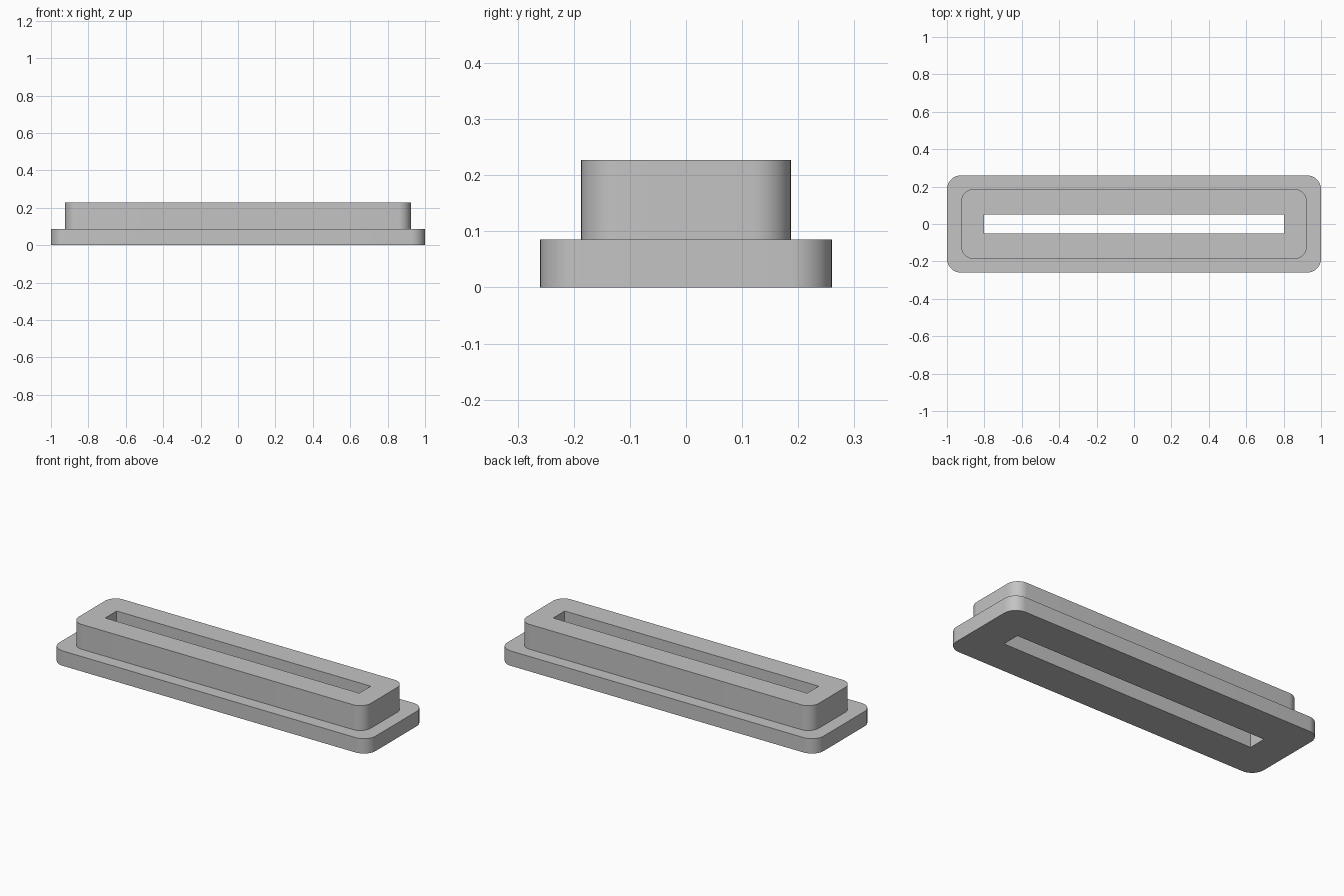
import bpy
import bmesh
from math import cos, sin, pi, radians

cube = bpy.data.objects.get("Cube")
if cube:
    bpy.data.objects.remove(cube, do_unlink=True)

CORNER_STEPS = 12


def rounded_ring(bm, half_x, half_y, radius, z):
    """Loop of vertices round a rectangle; radius 0 stacks points on the corners."""
    ring = []
    for corner, (sx, sy) in enumerate([(1, 1), (-1, 1), (-1, -1), (1, -1)]):
        for step in range(CORNER_STEPS + 1):
            a = (corner + step / CORNER_STEPS) * pi / 2
            ring.append(bm.verts.new((sx * (half_x - radius) + radius * cos(a),
                                      sy * (half_y - radius) + radius * sin(a), z)))
    return ring


# Plain grey material
grey = bpy.data.materials.new("plain grey")
grey.use_nodes = True
colour = (0.55, 0.55, 0.55, 1)
grey.diffuse_color = colour
grey.node_tree.nodes["Principled BSDF"].inputs["Base Color"].default_value = colour

# Flange, raised collar and through slot as one closed loft
slot = (0.803, 0.052, 0)
flange = (1.0, 0.26, 0.075)
collar = (0.924, 0.187, 0.068)
flange_top, collar_top = 0.085, 0.227

bm = bmesh.new()
sections = [(slot, 0), (flange, 0), (flange, flange_top),
            (collar, flange_top), (collar, collar_top), (slot, collar_top)]
rings = [rounded_ring(bm, *shape, z) for shape, z in sections]
for i, lower in enumerate(rings):
    upper = rings[(i + 1) % len(rings)]
    for j in range(len(lower)):
        k = (j + 1) % len(lower)
        bm.faces.new((lower[j], lower[k], upper[k], upper[j]))
bmesh.ops.remove_doubles(bm, verts=bm.verts, dist=0.0001)
bmesh.ops.recalc_face_normals(bm, faces=bm.faces)

mesh = bpy.data.meshes.new("slotted_flange")
bm.to_mesh(mesh)
bm.free()
mesh.materials.append(grey)
part = bpy.data.objects.new("slotted_flange", mesh)
bpy.context.collection.objects.link(part)

# Smooth corners, sharp rims
bpy.ops.object.select_all(action="DESELECT")
part.select_set(True)
bpy.context.view_layer.objects.active = part
bpy.ops.object.shade_smooth_by_angle(angle=radians(30))
